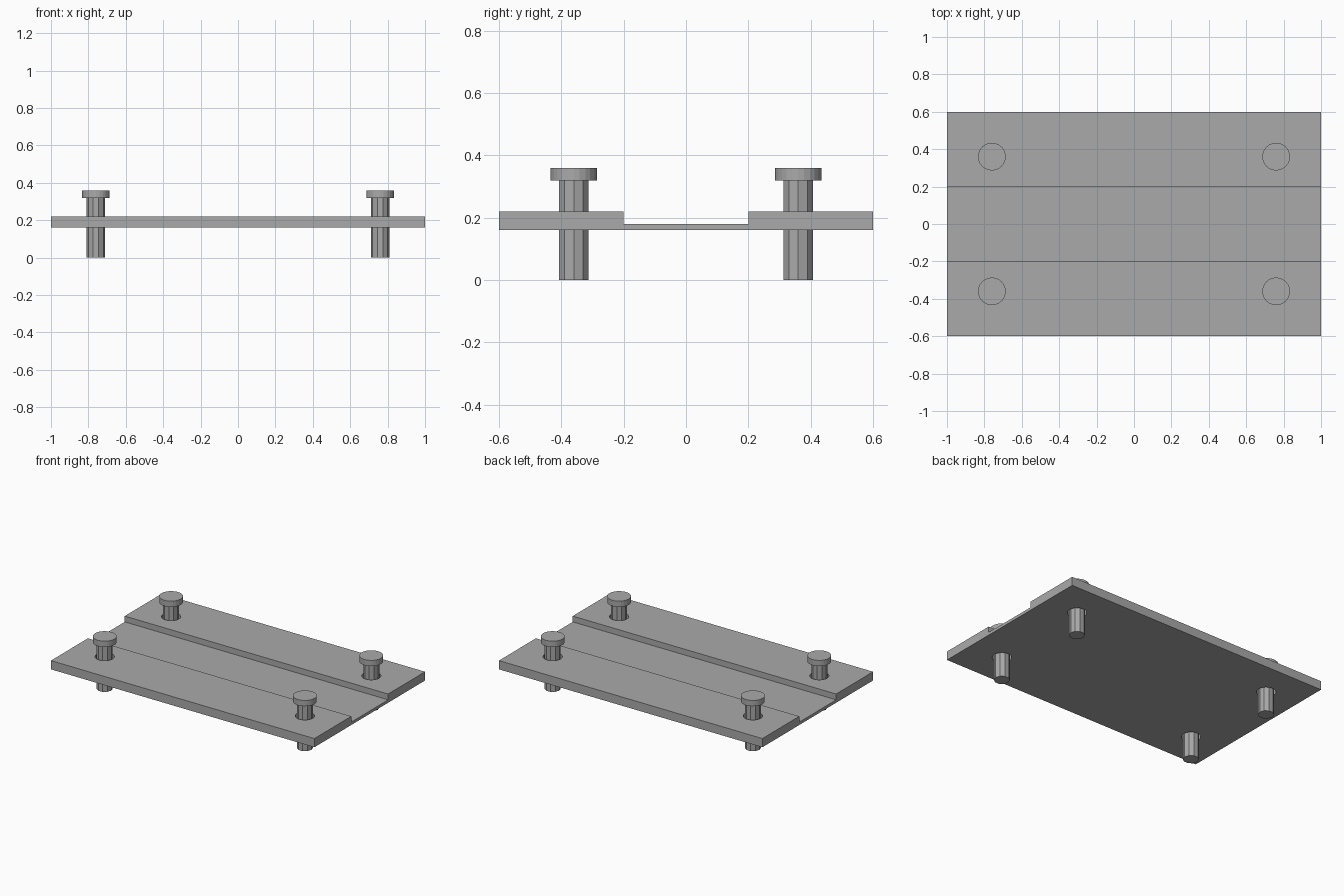
import bpy
import bmesh

cube = bpy.data.objects.get("Cube")
if cube:
    bpy.data.objects.remove(cube, do_unlink=True)

grey = bpy.data.materials.new("plain grey")
grey.use_nodes = True
colour = (0.4, 0.4, 0.4, 1)
grey.diffuse_color = colour
grey.node_tree.nodes["Principled BSDF"].inputs["Base Color"].default_value = colour

PIN_X, PIN_Y = 0.76, 0.36


def make_object(name, bm):
    bmesh.ops.recalc_face_normals(bm, faces=bm.faces)
    mesh = bpy.data.meshes.new(name)
    bm.to_mesh(mesh)
    bm.free()
    mesh.materials.append(grey)
    obj = bpy.data.objects.new(name, mesh)
    bpy.context.collection.objects.link(obj)
    return obj


def lathe(bm, profile, x, y, sides):
    """Closed turned solid from (radius, height) steps."""
    from math import cos, sin, tau
    rings = [[bm.verts.new((x + r * cos(tau * i / sides), y + r * sin(tau * i / sides), z))
              for i in range(sides)] for r, z in profile]
    for low, high in zip(rings, rings[1:]):
        for i in range(sides):
            j = (i + 1) % sides
            bm.faces.new((low[i], low[j], high[j], high[i]))
    bm.faces.new(rings[0][::-1])
    bm.faces.new(rings[-1])


# Base plate: channelled section extruded along x
bm = bmesh.new()
section = [(-0.6, 0.16), (0.6, 0.16), (0.6, 0.22), (0.2, 0.22),
           (0.2, 0.18), (-0.2, 0.18), (-0.2, 0.22), (-0.6, 0.22)]
face = bm.faces.new([bm.verts.new((-1, y, z)) for y, z in section])
ext = bmesh.ops.extrude_face_region(bm, geom=[face])
bmesh.ops.translate(bm, vec=(2, 0, 0),
                    verts=[v for v in ext["geom"] if isinstance(v, bmesh.types.BMVert)])
plate = make_object("base_plate", bm)

# Clearance holes around the pins
bm = bmesh.new()
corners = [(sx * PIN_X, sy * PIN_Y) for sx in (-1, 1) for sy in (-1, 1)]
for x, y in corners:
    lathe(bm, [(0.06, 0.1), (0.06, 0.3)], x, y, 32)
cutter = make_object("hole_cutter", bm)
cutter.hide_render = True
cutter.hide_set(True)
cut = plate.modifiers.new("holes", "BOOLEAN")
cut.operation = "DIFFERENCE"
cut.solver = "EXACT"
cut.object = cutter
# Bake the cut and drop the helper
bpy.context.view_layer.update()
cut_mesh = bpy.data.meshes.new_from_object(plate.evaluated_get(bpy.context.evaluated_depsgraph_get()))
plate.modifiers.clear()
plate.data = cut_mesh
bpy.data.objects.remove(cutter, do_unlink=True)

# Four headed pins
for x, y in corners:
    name = ("front" if y < 0 else "back") + ("_left" if x > 0 else "_right")
    bm = bmesh.new()
    lathe(bm, [(0.05, 0), (0.05, 0.32)], x, y, 10)
    make_object(name + "_pin_shaft", bm)
    bm = bmesh.new()
    lathe(bm, [(0.074, 0.32), (0.074, 0.36)], x, y, 24)
    make_object(name + "_pin_head", bm)
